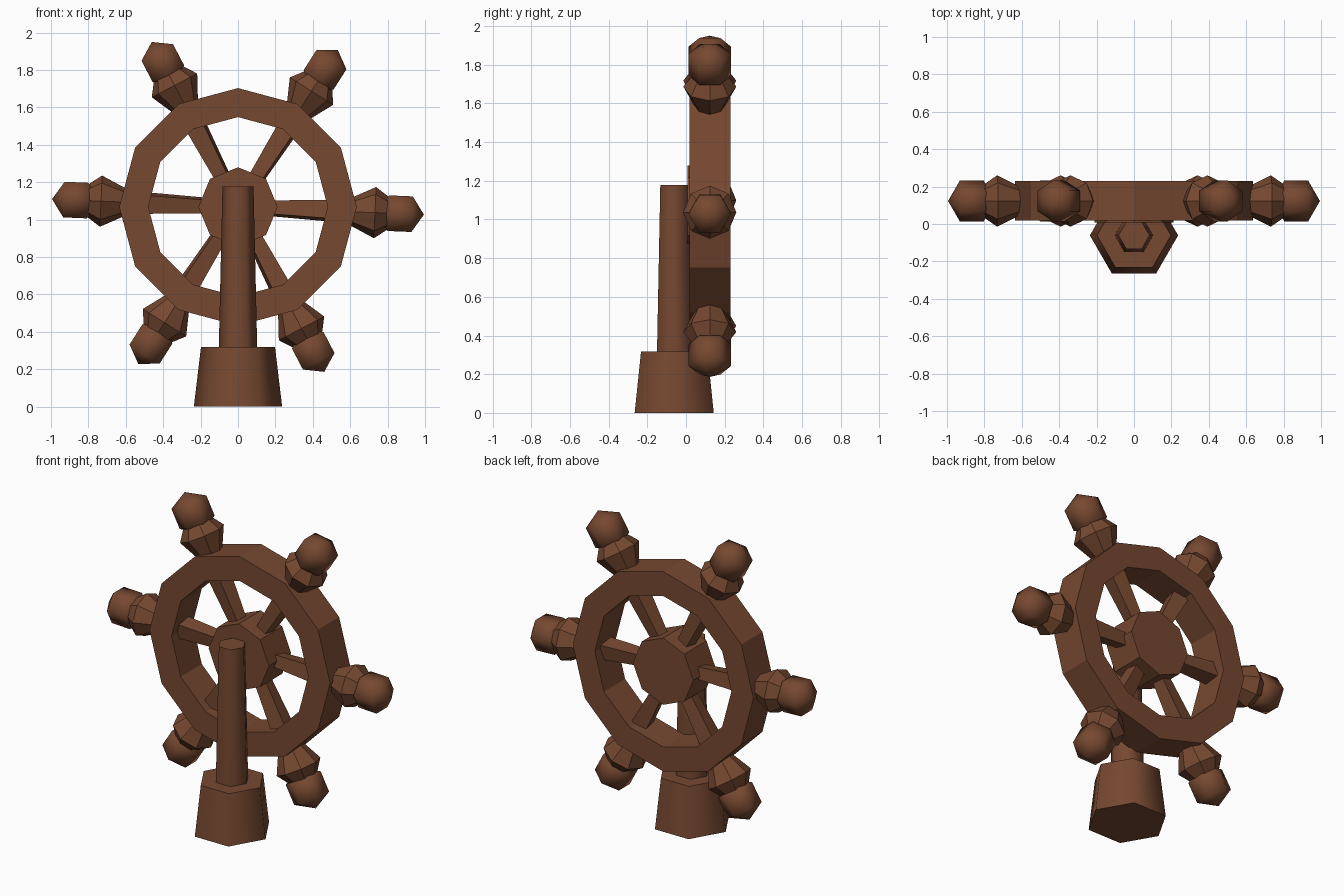
import bpy, bmesh, math
from mathutils import Vector

if "Cube" in bpy.data.objects:
    bpy.data.objects.remove(bpy.data.objects["Cube"])

wood = bpy.data.materials.new("dark_brown_wood")
wood.diffuse_color = (0.18, 0.065, 0.03, 1)
wood.use_nodes = True
wood.node_tree.nodes["Principled BSDF"].inputs["Base Color"].default_value = wood.diffuse_color

CENTRE = Vector((0, 0.123, 1.068))   # wheel centre
TILT = math.radians(-2.4)            # wheel is turned slightly


def revolve(name, profile, sides, origin, axis, start, phase=0.0, closed=False, smooth=False):
    """Sweep (distance along axis, radius) points round an axis."""
    axis = Vector(axis).normalized()
    u = Vector(start).normalized()
    v = axis.cross(u)
    bm = bmesh.new()
    rings = []
    for d, r in profile:
        ring = []
        for i in range(sides):
            a = 2 * math.pi * i / sides + phase
            ring.append(bm.verts.new(origin + axis * d + (u * math.cos(a) + v * math.sin(a)) * r))
        rings.append(ring)
    pairs = list(zip(rings, rings[1:]))
    if closed:
        pairs.append((rings[-1], rings[0]))
    else:
        bm.faces.new(rings[0])
        bm.faces.new(rings[-1])
    for a, b in pairs:
        for i in range(sides):
            j = (i + 1) % sides
            bm.faces.new((a[i], a[j], b[j], b[i]))
    bmesh.ops.remove_doubles(bm, verts=bm.verts, dist=1e-5)
    bmesh.ops.recalc_face_normals(bm, faces=bm.faces)
    mesh = bpy.data.meshes.new(name)
    bm.to_mesh(mesh)
    bm.free()
    mesh.materials.append(wood)
    obj = bpy.data.objects.new(name, mesh)
    bpy.context.collection.objects.link(obj)
    if smooth:
        bpy.ops.object.select_all(action='DESELECT')
        obj.select_set(True)
        bpy.context.view_layer.objects.active = obj
        bpy.ops.object.shade_smooth_by_angle(angle=math.radians(70))
    return obj


# Stand: hexagonal base and post
foot = Vector((0, -0.061, 0))
revolve("base", [(0, 0.236), (0.318, 0.198)], 6, foot, (0, 0, 1), (1, 0, 0), smooth=True)
revolve("post", [(0.30, 0.103), (1.178, 0.083)], 6, foot, (0, 0, 1), (1, 0, 0), smooth=True)

# Wheel: twelve-sided rim and octagonal hub
revolve("rim", [(-0.105, 0.48), (-0.105, 0.635), (0.107, 0.635), (0.107, 0.48)],
        12, CENTRE, (0, 1, 0), (0, 0, 1), closed=True)
revolve("hub", [(-0.115, 0.212), (0.107, 0.212)], 8, CENTRE, (0, 1, 0), (0, 0, 1))

# Six spokes, each with a flared collar and a ball grip
BALL_R, BALL_D = 0.127, 0.868
ball_profile = [(BALL_D - BALL_R * math.cos(math.pi * k / 3),
                 BALL_R * math.sin(math.pi * k / 3) + 1e-7) for k in range(4)]
for n in range(6):
    a = TILT + n * math.pi / 3
    d = (math.cos(a), 0, math.sin(a))
    revolve(f"spoke_{n + 1}", [(0.15, 0.05), (0.52, 0.072)], 4, CENTRE, d, (0, 1, 0),
            phase=math.radians(35))
    revolve(f"collar_{n + 1}", [(0.60, 0.072), (0.733, 0.137), (0.80, 0.09)], 8, CENTRE, d, (0, 1, 0))
    revolve(f"grip_{n + 1}", ball_profile, 6, CENTRE, d, (0, 1, 0), smooth=True)
